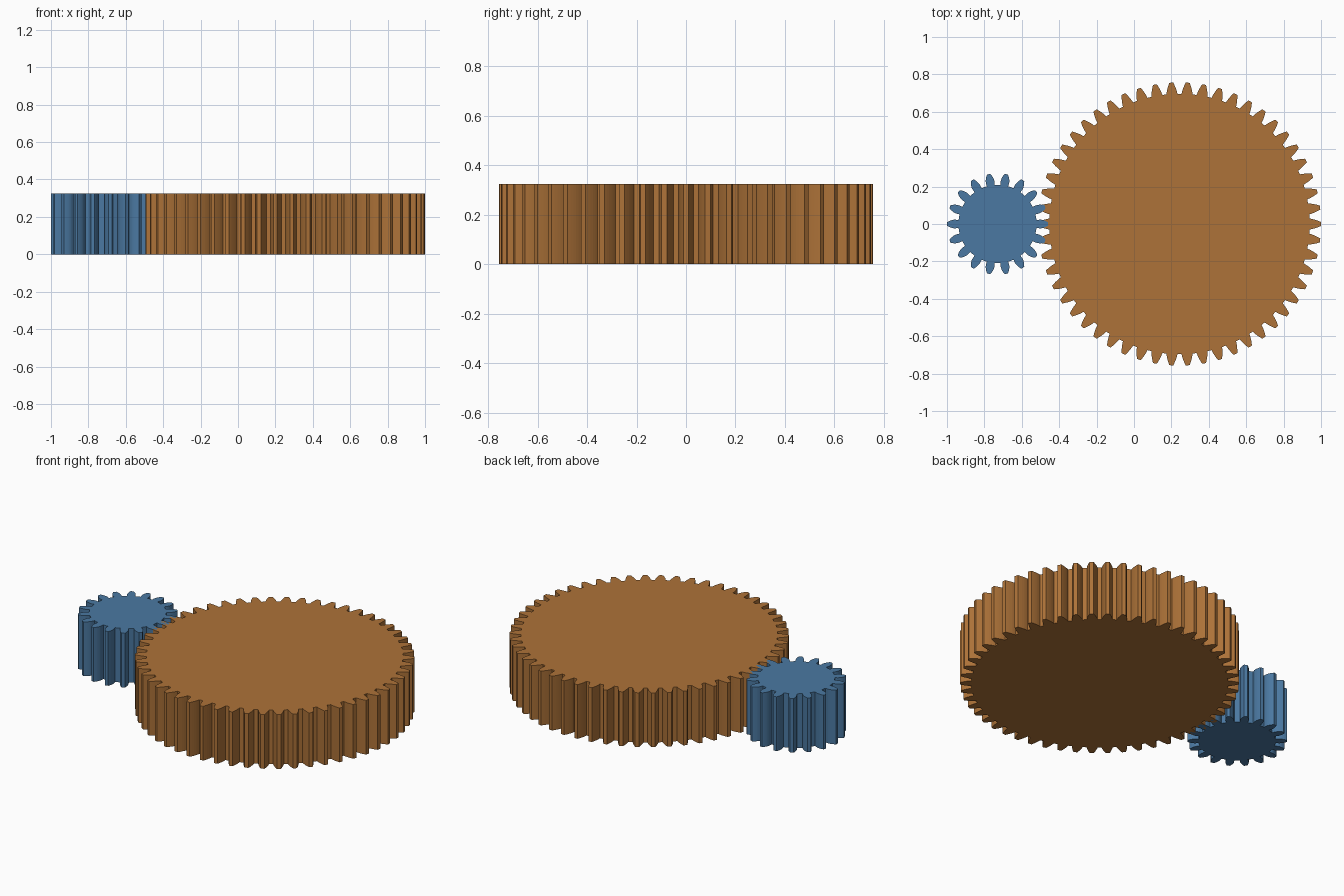
import bpy, bmesh
from math import pi, cos, sin, tan, acos, radians

if "Cube" in bpy.data.objects:
    bpy.data.objects.remove(bpy.data.objects["Cube"])

M = 2 / 74              # gear module: overall length is 74 modules
PRESSURE = radians(20)
FACE = 12 * M           # gear thickness


def inv(a):
    return tan(a) - a


def tooth_profile(teeth, steps=5):
    """(radius, half angle) pairs of one involute flank, root to tip."""
    pitch, root, tip = teeth * M / 2, (teeth / 2 - 1.25) * M, (teeth / 2 + 1) * M
    base = pitch * cos(PRESSURE)
    start = max(base, root)
    half = pi / (2 * teeth) + inv(PRESSURE)
    flank = []
    for i in range(steps + 1):
        r = start + (tip - start) * i / steps
        flank.append((r, half - inv(acos(min(1, base / r)))))
    if root < base:
        flank.insert(0, (root, flank[0][1]))
    return flank


def gear(name, teeth, x, color):
    flank = tooth_profile(teeth)
    one = [(r, -a) for r, a in flank] + [(r, a) for r, a in reversed(flank)]
    bm = bmesh.new()
    verts = []
    for t in range(teeth):
        c = 2 * pi * t / teeth
        verts += [bm.verts.new((r * cos(c + a), r * sin(c + a), 0)) for r, a in one]
    face = bm.faces.new(verts)
    # Extrude the outline into a solid disc
    out = bmesh.ops.extrude_face_region(bm, geom=[face], use_keep_orig=True)
    top = [v for v in out["geom"] if isinstance(v, bmesh.types.BMVert)]
    bmesh.ops.translate(bm, verts=top, vec=(0, 0, FACE))
    bmesh.ops.recalc_face_normals(bm, faces=bm.faces)
    mesh = bpy.data.meshes.new(name)
    bm.to_mesh(mesh)
    bm.free()
    mat = bpy.data.materials.new(name + "_paint")
    mat.diffuse_color = color
    mat.use_nodes = True
    mat.node_tree.nodes["Principled BSDF"].inputs["Base Color"].default_value = mat.diffuse_color
    mesh.materials.append(mat)
    ob = bpy.data.objects.new(name, mesh)
    ob.location.x = x
    bpy.context.collection.objects.link(ob)


# Small driving gear on the left, large driven gear on the right
gear("pinion_gear", 18, -1 + 10 * M, (0.07, 0.19, 0.36, 1))
gear("large_gear", 54, 1 - 28 * M, (0.42, 0.17, 0.04, 1))
